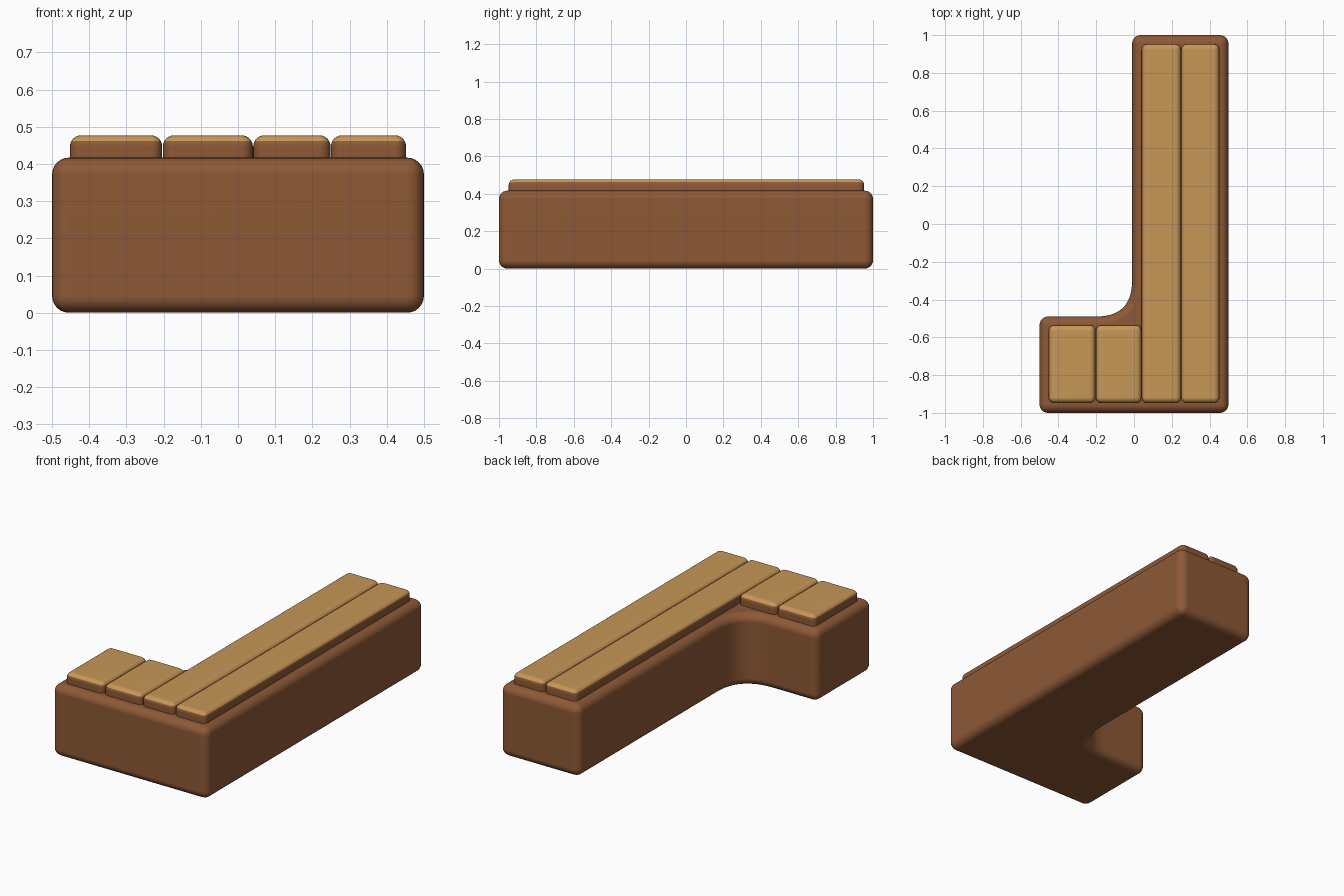
import bpy, bmesh
from mathutils import Vector

if "Cube" in bpy.data.objects:
    bpy.data.objects.remove(bpy.data.objects["Cube"])


def material(name, rgb):
    m = bpy.data.materials.new(name)
    m.diffuse_color = (*rgb, 1)
    m.use_nodes = True
    m.node_tree.nodes["Principled BSDF"].inputs["Base Color"].default_value = m.diffuse_color
    return m


brown = material("dark brown wood", (0.27, 0.10, 0.037))
tan = material("light tan wood", (0.57, 0.31, 0.096))


def rounded_prism(name, outline, z0, z1, radius, segments, tan_top=False):
    """Extrude an outline, round its sharp edges, colour by face direction."""
    bm = bmesh.new()
    bottom = bm.faces.new([bm.verts.new((x, y, z0)) for x, y in outline])
    ext = bmesh.ops.extrude_face_region(bm, geom=[bottom], use_keep_orig=True)
    for v in ext["geom"]:
        if isinstance(v, bmesh.types.BMVert):
            v.co.z = z1
    bmesh.ops.recalc_face_normals(bm, faces=bm.faces)
    sharp = [e for e in bm.edges if e.calc_face_angle(0) > 0.7]
    bmesh.ops.bevel(bm, geom=sharp, offset=radius, offset_type='OFFSET',
                    segments=segments, profile=0.5, affect='EDGES')
    bm.normal_update()
    for f in bm.faces:
        f.smooth = True
        f.material_index = 1 if tan_top and f.normal.z > 0.5 else 0
    mesh = bpy.data.meshes.new(name)
    bm.to_mesh(mesh)
    bm.free()
    mesh.materials.append(brown)
    mesh.materials.append(tan)
    ob = bpy.data.objects.new(name, mesh)
    bpy.context.collection.objects.link(ob)
    # keep large flat faces flat-shaded next to the rounded edges
    mod = ob.modifiers.new("flat faces", 'WEIGHTED_NORMAL')
    mod.keep_sharp = True
    return ob


# L-shaped base with a soft curve in the inner corner
a, c, b = Vector((-0.01, -0.30)), Vector((-0.01, -0.49)), Vector((-0.20, -0.49))
fillet = []
for i in range(17):
    t = i / 16
    fillet.append(tuple(a * (1 - t) ** 2 + c * 2 * t * (1 - t) + b * t * t))
outline = [(-0.5, -1), (0.5, -1), (0.5, 1), (-0.01, 1)] + fillet + [(-0.5, -0.49)]
rounded_prism("bench_base", outline, 0.0, 0.417, 0.045, 6)

# Planks: x start, x end, y end
planks = [("short_plank_outer", -0.452, -0.204, -0.535),
          ("short_plank_inner", -0.202, 0.040, -0.535),
          ("long_plank_inner", 0.041, 0.249, 0.953),
          ("long_plank_outer", 0.250, 0.452, 0.953)]
for name, x0, x1, y1 in planks:
    y0 = -0.948
    rect = [(x0, y0), (x1, y0), (x1, y1), (x0, y1)]
    rounded_prism(name, rect, 0.37, 0.477, 0.03, 6, tan_top=True)
